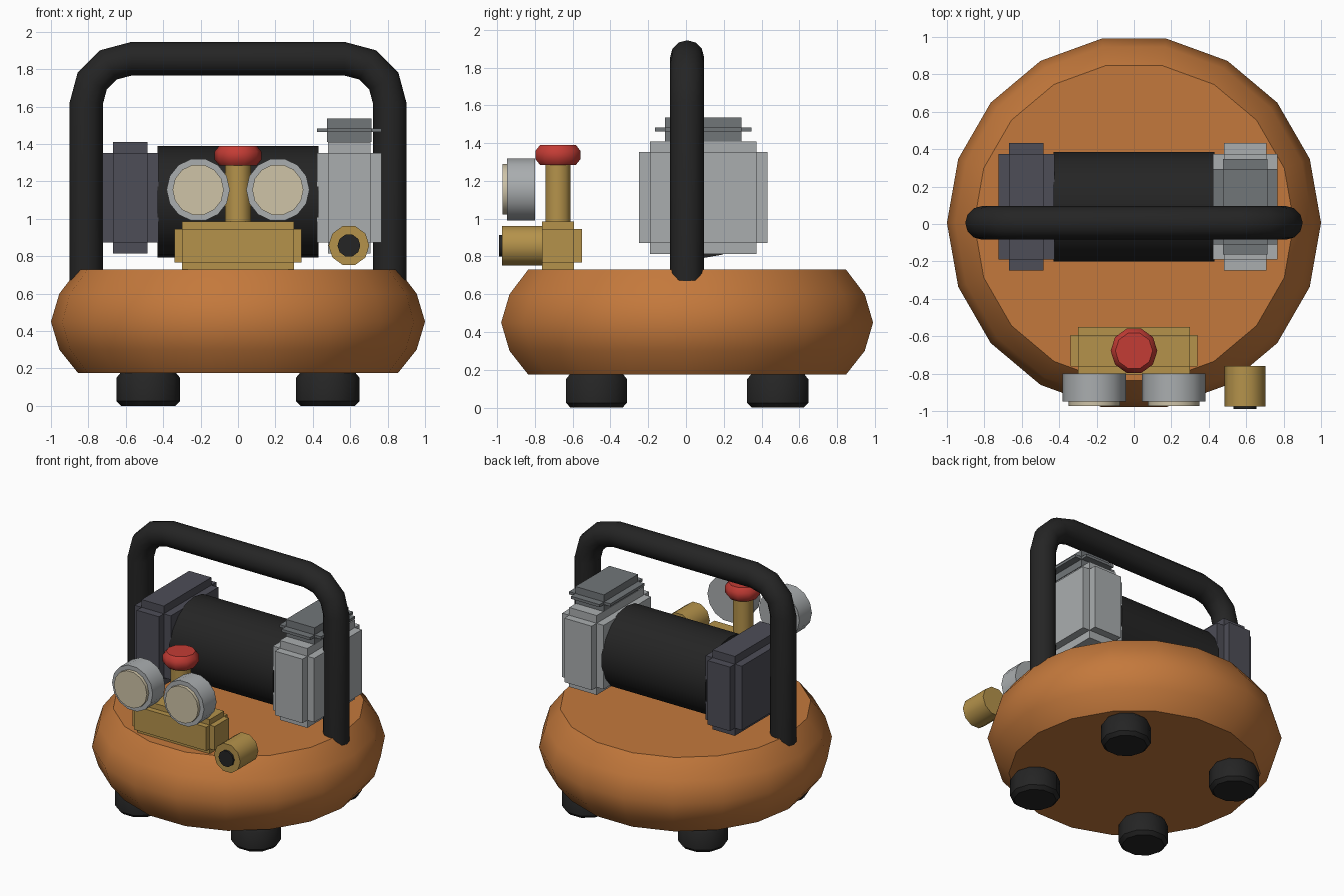
import bpy
import bmesh
from math import sin, cos, pi, radians
from mathutils import Matrix, Vector

cube = bpy.data.objects.get("Cube")
if cube:
    bpy.data.objects.remove(cube, do_unlink=True)

Y0 = 0.006        # tank and handle centre line
PUMP_Y = 0.092    # motor centre line
VALVE_Y = -0.678  # manifold centre line


def material(name, *rgb):
    m = bpy.data.materials.new(name)
    m.use_nodes = True
    m.diffuse_color = (*rgb, 1)
    m.node_tree.nodes["Principled BSDF"].inputs["Base Color"].default_value = (*rgb, 1)
    return m


ORANGE = material("orange paint", 0.55, 0.19, 0.045)
BLACK = material("black rubber", 0.018, 0.018, 0.018)
LIGHT = material("light grey metal", 0.40, 0.42, 0.43)
GREY = material("mid grey metal", 0.165, 0.18, 0.19)
DARK = material("dark slate", 0.075, 0.075, 0.095)
BRASS = material("brass", 0.46, 0.29, 0.07)
RED = material("red knob", 0.55, 0.045, 0.035)
CREAM = material("cream dial", 0.62, 0.55, 0.39)


def finish(name, bm, mat, smooth=True):
    bmesh.ops.recalc_face_normals(bm, faces=bm.faces)
    mesh = bpy.data.meshes.new(name)
    bm.to_mesh(mesh)
    bm.free()
    mesh.materials.append(mat)
    ob = bpy.data.objects.new(name, mesh)
    bpy.context.collection.objects.link(ob)
    if smooth:
        bpy.ops.object.select_all(action='DESELECT')
        ob.select_set(True)
        bpy.context.view_layer.objects.active = ob
        bpy.ops.object.shade_smooth_by_angle(angle=radians(40))
    return ob


def skin(bm, rings):
    """Join rings of vertices into a closed, capped surface."""
    n = len(rings[0])
    for a, b in zip(rings, rings[1:]):
        for i in range(n):
            j = (i + 1) % n
            bm.faces.new((a[i], a[j], b[j], b[i]))
    bm.faces.new(rings[0])
    bm.faces.new(rings[-1])


def lathe(name, mat, profile, sides, centre, axis='Z'):
    """Turn (radius, height) pairs; axis Y runs forwards, axis X to the left."""
    bm = bmesh.new()
    rings = [[bm.verts.new((r * cos(2 * pi * i / sides), r * sin(2 * pi * i / sides), h))
              for i in range(sides)] for r, h in profile]
    skin(bm, rings)
    turn = {'Z': Matrix(), 'Y': Matrix.Rotation(pi / 2, 4, 'X'),
            'X': Matrix.Rotation(pi / 2, 4, 'Y')}[axis]
    bm.transform(Matrix.Translation(centre) @ turn)
    return finish(name, bm, mat)


def stepped_block(name, mat, centre, half, step):
    """Block with stepped edges: each face pair stands out from the core."""
    bm = bmesh.new()
    for k in range(3):
        size = [2 * (h if i == k else h - step) for i, h in enumerate(half)]
        bmesh.ops.create_cube(bm, size=1, matrix=Matrix.Translation(centre) @ Matrix.Diagonal((*size, 1)))
    return finish(name, bm, mat, smooth=False)


# Tank
lathe("tank", ORANGE, [(0.855, 0.175), (0.955, 0.3), (1.0, 0.45), (0.955, 0.6), (0.855, 0.73)],
      18, (0, Y0, 0))

# Feet
for x, side in ((0.48, "left"), (-0.48, "right")):
    for y, end in ((-0.48, "front"), (0.48, "back")):
        lathe(f"{end}_{side}_foot", BLACK, [(0.145, 0), (0.17, 0.025), (0.17, 0.15), (0.145, 0.18)],
              10, (x, y + Y0, 0))

# Carrying handle: a tube swept along an arch
BEND_X, BEND_Z, BEND_R, TUBE = 0.572, 1.615, 0.24, 0.09
path = [(BEND_X + BEND_R, 0.65, 0)]
for centre_x, start in ((BEND_X, 0), (-BEND_X, 90)):
    for k in range(4):
        a = radians(start + 30 * k)
        path.append((centre_x + BEND_R * cos(a), BEND_Z + BEND_R * sin(a), a))
path.append((-BEND_X - BEND_R, 0.65, pi))
bm = bmesh.new()
rings = []
for x, z, a in path:
    out = Vector((cos(a), 0, sin(a)))
    rings.append([bm.verts.new(Vector((x, Y0, z)) + TUBE * (cos(t) * out + sin(t) * Vector((0, 1, 0))))
                  for t in (2 * pi * i / 12 for i in range(12))])
skin(bm, rings)
finish("carrying_handle", bm, BLACK)

# Motor, fan housing and pump head
lathe("motor", BLACK, [(0.298, -0.43), (0.298, 0.43)], 18, (0, PUMP_Y, 1.09), 'X')
stepped_block("fan_housing", DARK, (-0.575, PUMP_Y, 1.112), (0.15, 0.34, 0.298), 0.058)
stepped_block("pump_head", LIGHT, (0.594, PUMP_Y, 1.112), (0.172, 0.34, 0.298), 0.058)
stepped_block("air_filter", GREY, (0.594, PUMP_Y, 1.473), (0.172, 0.255, 0.063), 0.053)

# Manifold with regulator
stepped_block("manifold", BRASS, (0, VALVE_Y, 0.856), (0.34, 0.126, 0.13), 0.041)
lathe("regulator_stem", BRASS, [(0.07, 0.95), (0.07, 1.31)], 10, (0, VALVE_Y, 0))
lathe("regulator_knob", RED, [(0.1, 1.285), (0.125, 1.315), (0.125, 1.36), (0.1, 1.39)],
      10, (0, VALVE_Y, 0))

# Gauges
for x, side in ((0.213, "left"), (-0.213, "right")):
    lathe(f"{side}_gauge_case", LIGHT, [(0.169, 0.8), (0.169, 0.948)], 14, (x, 0, 1.155), 'Y')
    lathe(f"{side}_gauge_dial", CREAM, [(0.137, 0.9), (0.137, 0.972)], 14, (x, 0, 1.155), 'Y')

# Air outlet
lathe("outlet_coupling", BRASS, [(0.109, 0.76), (0.109, 0.975)], 10, (0.593, 0, 0.857), 'Y')
lathe("outlet_port", BLACK, [(0.061, 0.9), (0.061, 0.99)], 10, (0.593, 0, 0.857), 'Y')
